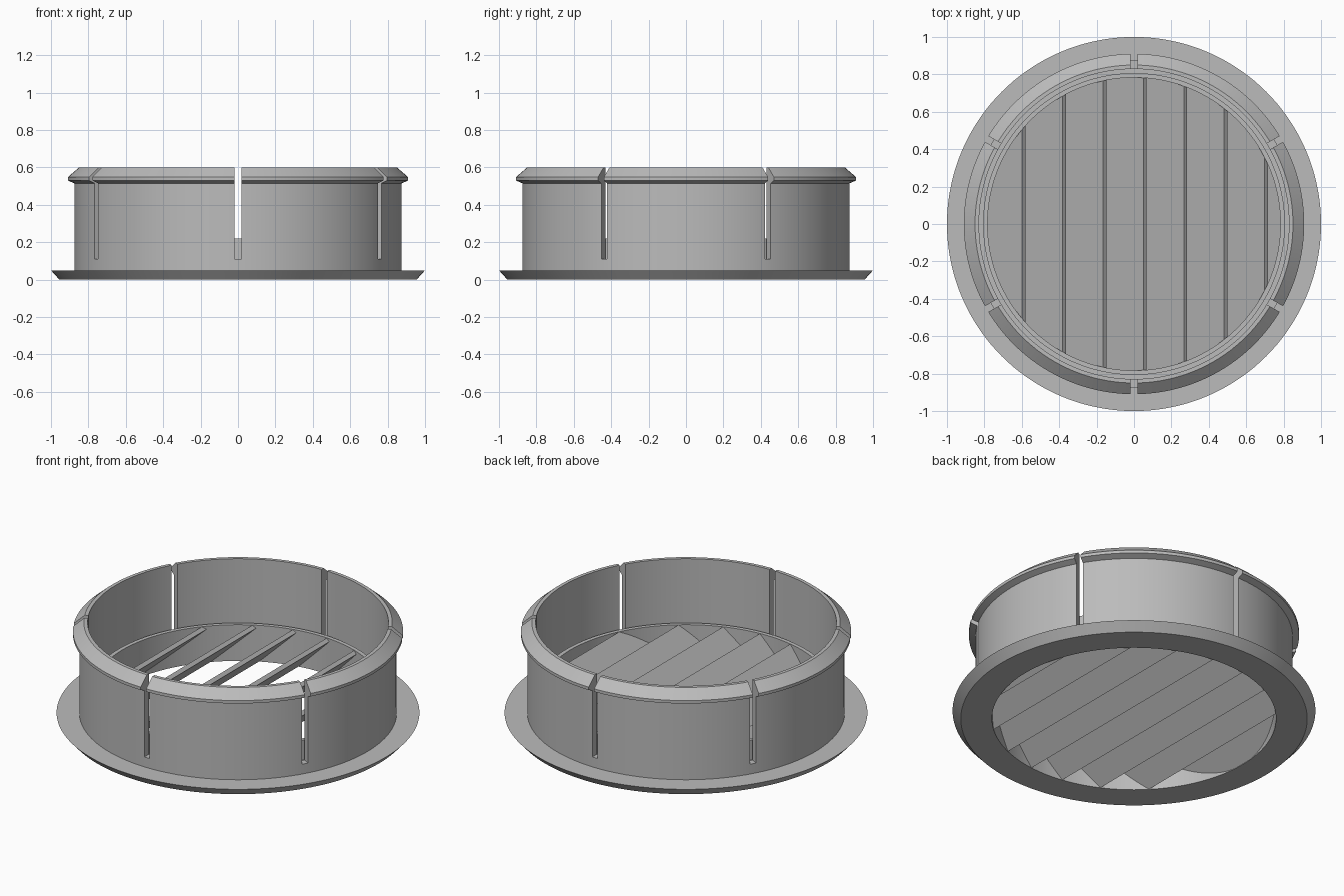
import bpy, bmesh, math
from mathutils import Matrix, Vector

cube = bpy.data.objects.get("Cube")
if cube:
    bpy.data.objects.remove(cube, do_unlink=True)

SEGMENTS = 144

grey = bpy.data.materials.new("plain grey")
grey.use_nodes = True
COLOUR = (0.5, 0.5, 0.5, 1)
grey.diffuse_color = COLOUR
grey.node_tree.nodes["Principled BSDF"].inputs["Base Color"].default_value = COLOUR


def make_object(name, bm):
    bmesh.ops.recalc_face_normals(bm, faces=bm.faces)
    mesh = bpy.data.meshes.new(name)
    bm.to_mesh(mesh)
    bm.free()
    mesh.materials.append(grey)
    obj = bpy.data.objects.new(name, mesh)
    bpy.context.collection.objects.link(obj)
    return obj


def lathe(profile):
    """Revolve a closed (radius, height) outline around z."""
    bm = bmesh.new()
    rings = []
    for i in range(SEGMENTS):
        turn = Matrix.Rotation(math.tau * i / SEGMENTS, 3, 'Z')
        rings.append([bm.verts.new(turn @ Vector((r, 0, z))) for r, z in profile])
    for a, b in zip(rings, rings[1:] + rings[:1]):
        for j in range(len(profile)):
            bm.faces.new((a[j - 1], a[j], b[j], b[j - 1]))
    return bm


def add_box(bm, size, matrix):
    bmesh.ops.create_cube(bm, size=1, matrix=matrix @ Matrix.Diagonal((*size, 1)))


def boolean(obj, cutter, operation):
    cutter.hide_render = True
    mod = obj.modifiers.new("cut", 'BOOLEAN')
    mod.object, mod.operation, mod.solver = cutter, operation, 'EXACT'
    activate(obj)
    bpy.ops.object.modifier_apply(modifier=mod.name)
    bpy.data.objects.remove(cutter, do_unlink=True)


def activate(obj):
    bpy.ops.object.select_all(action='DESELECT')
    obj.select_set(True)
    bpy.context.view_layer.objects.active = obj


# Housing: flange, snap-in wall with lip, groove and inner louvre rim
housing = make_object("housing", lathe([
    (0.783, 0), (0.955, 0), (1, 0.05), (0.875, 0.05),
    (0.875, 0.515), (0.91, 0.53), (0.91, 0.548), (0.85, 0.6),
    (0.829, 0.6), (0.829, 0.1), (0.807, 0.1), (0.807, 0.22), (0.783, 0.22),
]))

# Six slots that split the wall into spring tabs
bm = bmesh.new()
for i in range(6):
    turn = Matrix.Rotation(math.radians(30 + 60 * i), 4, 'Z')
    add_box(bm, (0.182, 0.036, 0.6), turn @ Matrix.Translation((0.909, 0, 0.41)))
boolean(housing, make_object("slot_cutter", bm), 'DIFFERENCE')
activate(housing)
bpy.ops.object.shade_smooth_by_angle(angle=math.radians(20))

# Tilted louvre slats, trimmed to the round opening
PITCH, THICK, SPAN = 0.216, 0.025, 0.218
length = SPAN * math.sqrt(2) - THICK
tilt = Matrix.Rotation(math.radians(-45), 4, 'Y')
bm = bmesh.new()
for i in range(8):
    top_edge = -0.58 + PITCH * i
    place = Matrix.Translation((top_edge - SPAN / 2, 0, 0.11))
    add_box(bm, (length, 2, THICK), place @ tilt)
slats = make_object("louvre_slats", bm)

bm = bmesh.new()
bmesh.ops.create_cone(bm, cap_ends=True, segments=SEGMENTS, radius1=0.788,
                      radius2=0.788, depth=1)
boolean(slats, make_object("opening_cutter", bm), 'INTERSECT')
activate(slats)
bpy.ops.object.shade_smooth_by_angle(angle=math.radians(20))
